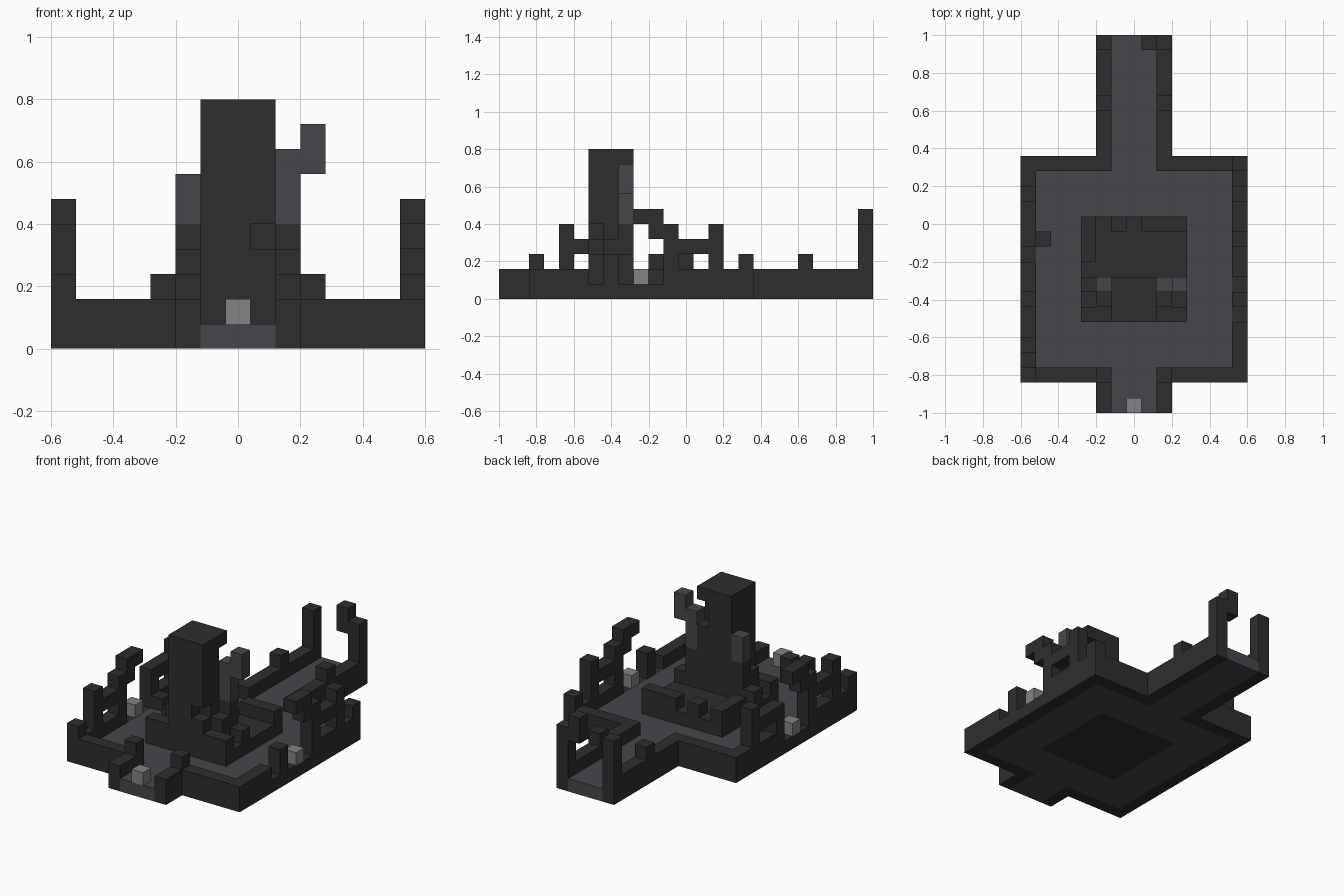
import bpy, bmesh
from mathutils import Vector

old = bpy.data.objects.get("Cube")
if old:
    bpy.data.objects.remove(old)

S = 0.08                                   # edge of one block
ORIGIN = Vector((-0.6, -1.0, 0.0))
LAST = 14                                  # last column across the width


def material(name, rgb):
    m = bpy.data.materials.new(name)
    m.use_nodes = True
    col = (*rgb, 1.0)
    m.diffuse_color = col
    bsdf = m.node_tree.nodes["Principled BSDF"]
    bsdf.inputs["Base Color"].default_value = col
    bsdf.inputs["Roughness"].default_value = 0.9
    return m


DARK = material("dark stone", (0.027, 0.027, 0.027))
FLOOR = material("slate floor", (0.061, 0.059, 0.069))
GREY = material("pale grey stone", (0.23, 0.23, 0.23))

cells = {}                                 # block position -> part name
parts = {}                                 # part name -> material


def fill(part, mat, xs, ys, zs):
    """Fill an inclusive block range; single numbers mean one block."""
    parts[part] = mat
    span = [(r, r) if isinstance(r, int) else r for r in (xs, ys, zs)]
    for x in range(span[0][0], span[0][1] + 1):
        for y in range(span[1][0], span[1][1] + 1):
            for z in range(span[2][0], span[2][1] + 1):
                cells[x, y, z] = part


def clear(x, y, z):
    cells.pop((x, y, z), None)


# Floors of the courtyard, front porch and rear corridor
fill("floor", FLOOR, (1, 13), (3, 15), 0)
fill("floor", FLOOR, (6, 8), (0, 2), 0)
fill("floor", FLOOR, (6, 8), (16, 24), 0)

# Perimeter walls, two blocks high
for x in (0, LAST):
    fill("courtyard_wall", DARK, x, (2, 16), (0, 1))
for y in (2, 16):
    fill("courtyard_wall", DARK, (0, 5), y, (0, 1))
    fill("courtyard_wall", DARK, (9, LAST), y, (0, 1))
for x in (5, 9):
    fill("porch_wall", DARK, x, (0, 1), (0, 1))
    fill("corridor_wall", DARK, x, (17, 24), (0, 1))
    fill("corridor_wall", DARK, x, 20, 2)
    fill("corridor_post", DARK, x, 24, (2, 4))
    fill("courtyard_wall", DARK, x, 2, 2)
fill("corridor_post", DARK, 8, 24, (4, 5))

# Raised corner stones
fill("courtyard_wall", DARK, 0, 2, 2)
fill("courtyard_wall", DARK, LAST, 16, 2)

# Side gates: gaps, a pale stone in each, broken arches
for x in (0, LAST):
    for y in (8, 9, 10):
        clear(x, y, 1)
    fill("gate_stone", GREY, x, 9, 1)
fill("gate_stone", GREY, 7, 0, 1)
clear(LAST, 6, 1)
fill("broken_pillar", DARK, LAST, 7, 2)


def ruined_arch(x, d, part):
    """Post, lintel and overhang; d is the direction away from the gate."""
    y = lambda n: 9 + d * n
    fill(part, DARK, x, y(5), (2, 4))
    for n in (3, 4):
        fill(part, DARK, x, y(n), 3)
    fill(part, DARK, x, y(2), (2, 4))
    fill(part, DARK, x, y(1), (4, 5))
    fill(part, DARK, x, y(0), 5)


ruined_arch(0, -1, "right_arch")
ruined_arch(LAST, 1, "left_arch")

# Lower window frame behind the gate on one side, with a fallen block
fill("window_frame", DARK, 0, 14, (2, 4))
fill("window_frame", DARK, 0, (12, 13), 3)
fill("window_frame", DARK, 0, 11, (2, 3))
fill("fallen_block", DARK, 1, 11, 1)

# Keep: base, raised front row and battlements
fill("keep_base", DARK, (4, 10), (6, 12), (0, 1))
fill("keep_battlement", DARK, (4, 10), 6, 2)
for x in (4, 6, 8, 9, 10):
    fill("keep_battlement", DARK, x, 12, 2)
for x in (4, 10):
    fill("keep_battlement", DARK, x, 8, 2)
fill("keep_battlement", DARK, 4, (10, 11), 2)

# Tower with broken corners
fill("tower", DARK, (6, 8), (6, 8), (2, 9))
clear(8, 6, 4)
for z in (7, 8):
    clear(8, 8, z)

# Buttresses and the lighter broken spurs above them
for x in (5, 9):
    fill("buttress", DARK, x, 7, (2, 3))
    fill("buttress", DARK, x, 8, (2, 4))
fill("tower_spur", FLOOR, 5, 8, (5, 6))
fill("tower_spur", FLOOR, 9, 8, (5, 7))
fill("tower_spur", FLOOR, 10, 8, (7, 8))


# Turn each part into a mesh of its exposed block faces
def build(part, mat):
    bm = bmesh.new()
    for cell, owner in cells.items():
        if owner != part:
            continue
        for axis in range(3):
            for side in (0, 1):
                near = list(cell)
                near[axis] += 1 if side else -1
                if tuple(near) in cells:
                    continue
                u, v = (axis + 1) % 3, (axis + 2) % 3
                ring = []
                for a, b in ((0, 0), (1, 0), (1, 1), (0, 1)):
                    p = Vector(cell)
                    p[axis] += side
                    p[u] += a
                    p[v] += b
                    ring.append(bm.verts.new(ORIGIN + p * S))
                bm.faces.new(ring if side else ring[::-1])
    bmesh.ops.remove_doubles(bm, verts=bm.verts, dist=S / 100)
    mesh = bpy.data.meshes.new(part)
    bm.to_mesh(mesh)
    bm.free()
    mesh.materials.append(mat)
    bpy.context.collection.objects.link(bpy.data.objects.new(part, mesh))


for name, mat in parts.items():
    build(name, mat)
